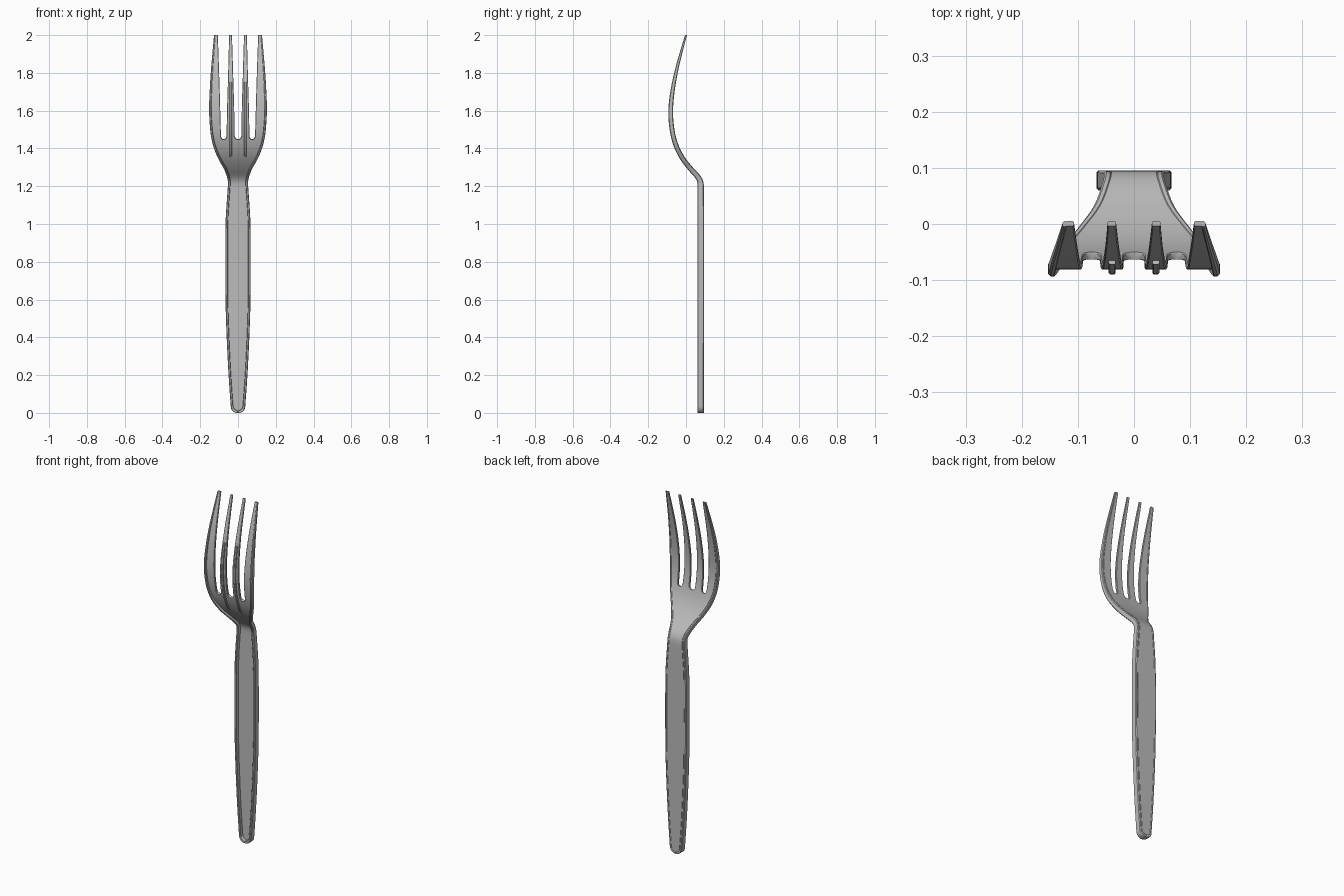
import bpy, bmesh
from mathutils import Vector

if "Cube" in bpy.data.objects:
    bpy.data.objects.remove(bpy.data.objects["Cube"])

plastic = bpy.data.materials.new("grey plastic")
plastic.use_nodes = True
grey = (0.5, 0.5, 0.5, 1)
plastic.diffuse_color = grey
plastic.node_tree.nodes["Principled BSDF"].inputs["Base Color"].default_value = grey


def curve(*pts):
    """Smooth function of height through (z, value) points."""
    n = len(pts)

    def slope(i):
        a, b = pts[max(i - 1, 0)], pts[min(i + 1, n - 1)]
        return (b[1] - a[1]) / (b[0] - a[0])

    def f(z):
        z = min(max(z, pts[0][0]), pts[-1][0])
        i = max(k for k in range(n - 1) if pts[k][0] <= z)
        (z0, v0), (z1, v1) = pts[i], pts[i + 1]
        h = z1 - z0
        t = (z - z0) / h
        return ((1 + 2 * t) * (1 - t) ** 2 * v0 + t * (1 - t) ** 2 * h * slope(i)
                + t * t * (3 - 2 * t) * v1 + t * t * (t - 1) * h * slope(i + 1))
    return f


def rounded(z, r):
    """Factor that closes a width with a round end of height r."""
    t = min(max(z / r, 0), 1)
    return (1 - (1 - t) ** 2) ** 0.5


# Side profile of the back face, outline and thicknesses
back = curve((0, .095), (1.19, .095), (1.23, .09), (1.26, .073), (1.3, .036), (1.35, -.004),
             (1.4, -.032), (1.45, -.05), (1.5, -.061), (1.57, -.068), (1.65, -.066),
             (1.75, -.053), (1.85, -.033), (2, .005))
outline = curve((0, .036), (.2, .05), (.4, .06), (.6, .066), (1, .066), (1.1, .061),
                (1.2, .054), (1.25, .055), (1.3, .071), (1.35, .1), (1.4, .124), (1.45, .139),
                (1.5, .147), (1.6, .153), (1.7, .15), (1.8, .144), (2, .127))
rim_depth = curve((0, .035), (1.18, .035), (1.28, .028), (1.45, .026), (1.65, .024), (2, .01))
sheet_depth = curve((0, .015), (1.6, .013), (2, .009))
rim_width = curve((0, .013), (1.6, .012), (2, .007))
GAP = 1.45          # height where the tines part
END = 0.012         # rim height at the butt of the handle


def outer(z):
    return outline(z) * rounded(z + .001, .03)


def inner(z):
    return (outline(z) - rim_width(z)) * rounded(z - END, .025)


def place(x, depth, z):
    """Point at a depth in front of the curved back face."""
    e = .004
    lo, hi = max(z - e, 0), min(z + e, 2)
    slope = (back(hi) - back(lo)) / (hi - lo)
    normal = Vector((0, -1, slope)).normalized()
    p = Vector((x, back(z), z)) + normal * depth
    p.z = min(max(p.z, 0), 2)
    return p


def heights(lo, hi, fine=0):
    """Heights crowded near curves and near a rounded start."""
    zs = [lo + fine * (k / 8) ** 2 for k in range(9)] if fine else [lo]
    z = zs[-1]
    while z < hi - .001:
        z = min(z + (.05 if z < 1.15 else .0125), hi)
        zs.append(z)
    return zs


def ribbon(name, zs, left, right, depth, bevel_left=0, bevel_right=0, low=None):
    """Loft a bevelled strip between two edge curves; mirror with side -1."""
    for side, word in ((1, "left_"), (-1, "right_")):
        bm = bmesh.new()
        rings = []
        for z in zs:
            a, b, d = left(z), right(z), depth(z)
            base = low(z) if low else 0
            room = min((b - a) / 3, (d - base) / 3)
            p, q = max(min(bevel_left, room), 0), max(min(bevel_right, room), 0)
            section = [(a + p, base), (b - q, base), (b, base + q), (b, d - q),
                       (b - q, d), (a + p, d), (a, d - p), (a, base + p)]
            rings.append([bm.verts.new(place(side * x, y, z)) for x, y in section])
        for r, s in zip(rings, rings[1:]):
            for k in range(8):
                j = (k + 1) % 8
                bm.faces.new((r[k], r[j], s[j], s[k]))
        bm.faces.new(rings[0])
        bm.faces.new(rings[-1])
        bmesh.ops.remove_doubles(bm, verts=bm.verts, dist=.00005)
        bmesh.ops.dissolve_degenerate(bm, edges=bm.edges, dist=.00005)
        bmesh.ops.recalc_face_normals(bm, faces=bm.faces)
        mesh = bpy.data.meshes.new(word + name)
        bm.to_mesh(mesh)
        bm.free()
        mesh.materials.append(plastic)
        obj = bpy.data.objects.new(word + name, mesh)
        bpy.context.collection.objects.link(obj)
        bpy.ops.object.select_all(action="DESELECT")
        obj.select_set(True)
        bpy.context.view_layer.objects.active = obj
        bpy.ops.object.shade_smooth_by_angle(angle=.6)


# Recessed handle panel and bowl
ribbon("handle_and_bowl", heights(END, GAP, .03), lambda z: 0, inner, sheet_depth)

# Raised rim around the whole outline
ribbon("rim", heights(0, 2, .04), inner, outer, rim_depth, .002, .004)

# Tines: straight tapered edges that close into round gaps at the root
mid_in = curve((GAP, .018), (1.6, .02), (1.8, .026), (2, .032))
mid_out = curve((GAP, .061), (1.6, .058), (1.8, .052), (2, .047))
side_in = curve((GAP, .09), (1.6, .094), (1.8, .1), (2, .107))
ROOT = 0.0755       # centre of the side gap


def opened(edge, centre):
    return lambda z: centre + (edge(z) - centre) * rounded(z - GAP, .018)


tine_heights = heights(GAP, 2, .02)
ribbon("inner_tine", tine_heights, opened(mid_in, 0), opened(mid_out, ROOT),
       sheet_depth, .002, .002)
ribbon("outer_tine", tine_heights, opened(side_in, ROOT), inner, sheet_depth, .002, 0)

# Stiffening rib on each inner tine
rib_depth = curve((1.36, .014), (1.39, .02), (1.65, .021), (1.75, .019))
ribbon("tine_rib", heights(1.36, 1.75), lambda z: .033, lambda z: .045, rib_depth,
       .002, .002, lambda z: .005)
